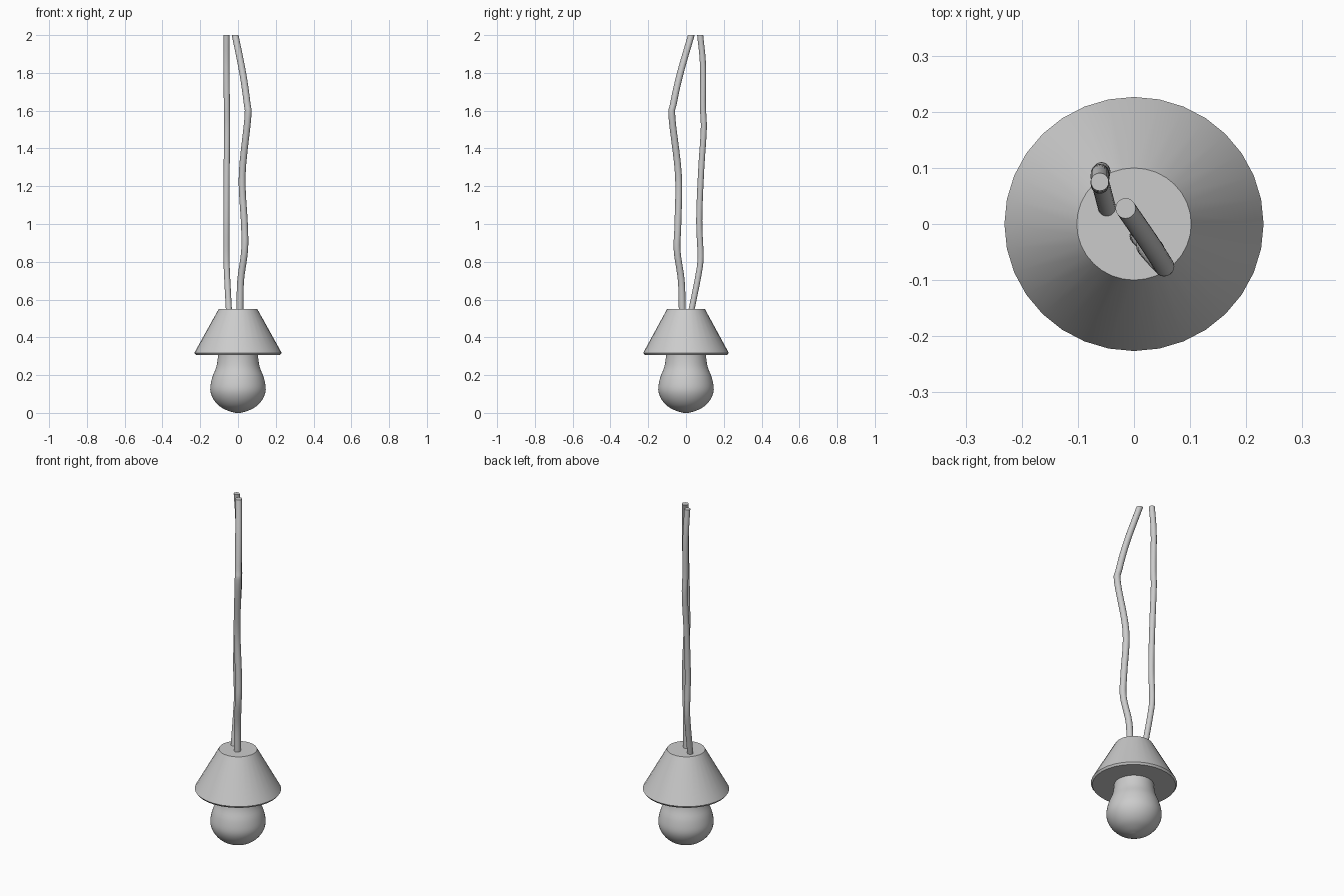
import bpy, bmesh, math
from mathutils import Vector

cube = bpy.data.objects.get("Cube")
if cube:
    bpy.data.objects.remove(cube, do_unlink=True)

grey = bpy.data.materials.new("light_grey")
grey.use_nodes = True
color = (0.6, 0.6, 0.6, 1)
grey.diffuse_color = color
grey.node_tree.nodes["Principled BSDF"].inputs["Base Color"].default_value = color


def loft(name, sections, sides, angle):
    """Join horizontal rings (x, y, z, rx, ry) into a capped smooth solid."""
    bm = bmesh.new()
    rings = []
    for x, y, z, rx, ry in sections:
        turns = [2 * math.pi * i / sides for i in range(sides)]
        rings.append([bm.verts.new((x + rx * math.cos(t), y + ry * math.sin(t), z))
                      for t in turns])
    for low, high in zip(rings, rings[1:]):
        for i in range(sides):
            j = (i + 1) % sides
            bm.faces.new((low[i], low[j], high[j], high[i]))
    bm.faces.new(rings[0][::-1])
    bm.faces.new(rings[-1])
    mesh = bpy.data.meshes.new(name)
    bm.to_mesh(mesh)
    bm.free()
    obj = bpy.data.objects.new(name, mesh)
    bpy.context.collection.objects.link(obj)
    mesh.materials.append(grey)
    bpy.ops.object.select_all(action="DESELECT")
    obj.select_set(True)
    bpy.context.view_layer.objects.active = obj
    bpy.ops.object.shade_smooth_by_angle(angle=math.radians(angle))
    return obj


def smooth_path(points, steps):
    """Catmull-Rom interpolation through the given points."""
    p = [Vector(v) for v in points]
    p = [2 * p[0] - p[1]] + p + [2 * p[-1] - p[-2]]
    path = []
    for a, b, c, d in zip(p, p[1:], p[2:], p[3:]):
        for k in range(steps):
            t = k / steps
            path.append(0.5 * (2 * b + (c - a) * t + (2 * a - 5 * b + 4 * c - d) * t * t
                               + (3 * b - a - 3 * c + d) * t ** 3))
    return path + [p[-2]]


# Bulb: rounded bottom flowing into a narrow neck
bulb = [(0.012, 0, 0), (0.055, 0, 0.012), (0.1, 0, 0.037), (0.133, 0, 0.077),
        (0.147, 0, 0.125), (0.137, 0, 0.185), (0.116, 0, 0.24), (0.107, 0, 0.29),
        (0.105, 0, 0.33)]
loft("bulb", [(0, 0, max(z, 0), r, r) for r, _, z in smooth_path(bulb, 4)], 48, 60)

# Lamp shade: cone with a small bevelled rim
shade = [(0.223, 0.307), (0.231, 0.318), (0.22, 0.338), (0.102, 0.55)]
loft("lamp_shade", [(0, 0, z, r, r * 0.98) for r, z in shade], 32, 25)

# Two bent wires rising from the shade
wires = {
    "left_wire": (0.018, [(0.01, -0.02, 0.54), (0.014, -0.025, 0.7), (0.035, -0.047, 0.86),
                          (0.034, -0.043, 1.0), (0.022, -0.04, 1.26), (0.052, -0.074, 1.56),
                          (0.048, -0.066, 1.64), (0.025, -0.03, 1.8), (-0.015, 0.028, 2)]),
    "right_wire": (0.016, [(-0.048, 0.028, 0.54), (-0.058, 0.066, 0.73), (-0.061, 0.077, 0.83),
                           (-0.061, 0.07, 1.02), (-0.06, 0.08, 1.28), (-0.058, 0.094, 1.5),
                           (-0.059, 0.09, 1.62), (-0.061, 0.09, 1.84), (-0.061, 0.075, 2)]),
}
for name, (radius, points) in wires.items():
    loft(name, [(*p, radius, radius) for p in smooth_path(points, 5)], 20, 60)
